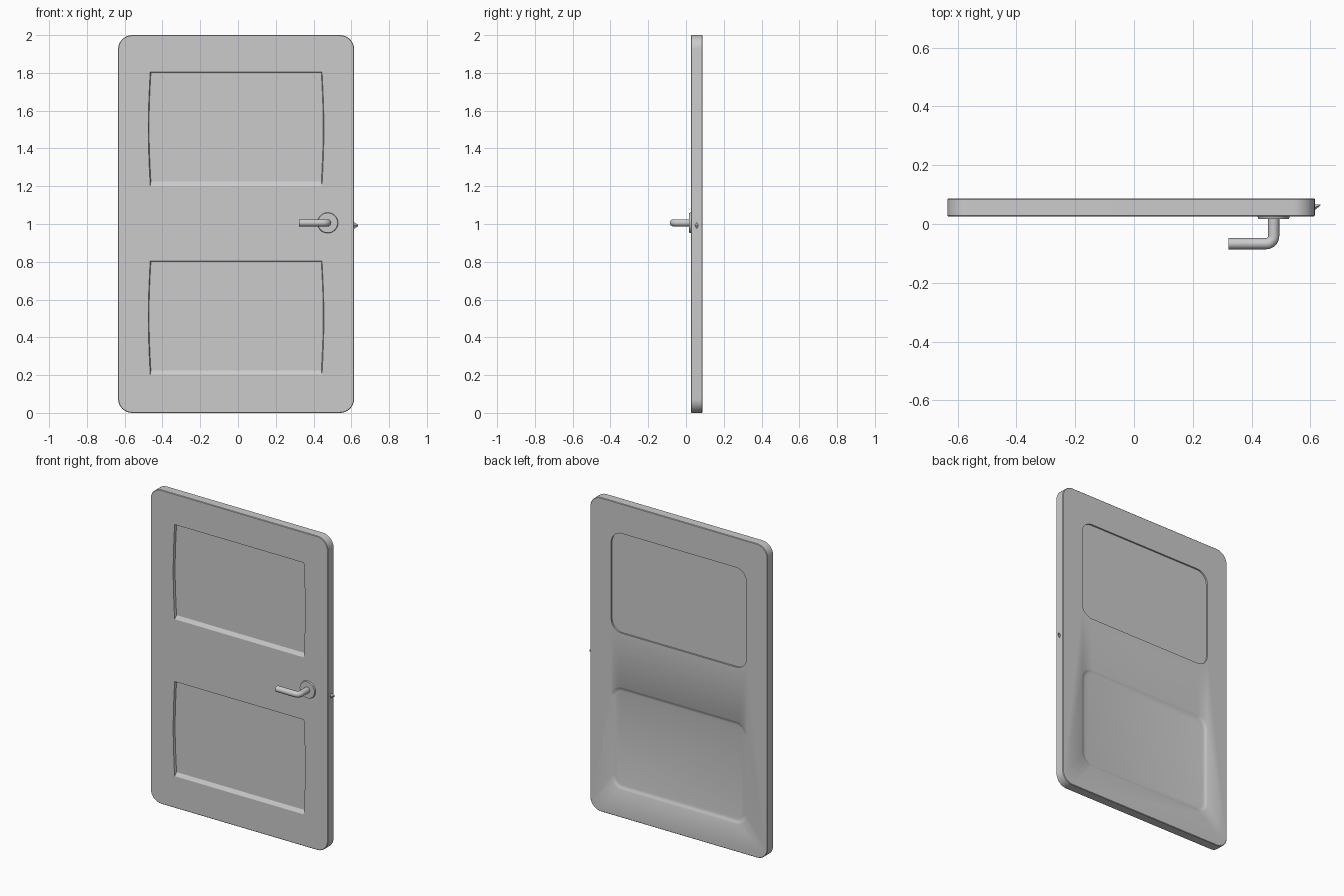
import bpy, bmesh, math
from mathutils import Matrix

if "Cube" in bpy.data.objects:
    bpy.data.objects.remove(bpy.data.objects["Cube"])

FRONT, BACK = 0.026, 0.087


def rounded(x0, x1, z0, z1, r, n=8):
    pts = []
    for i, (cx, cz) in enumerate([(x1 - r, z1 - r), (x0 + r, z1 - r), (x0 + r, z0 + r), (x1 - r, z0 + r)]):
        for k in range(n + 1):
            a = math.pi / 2 * (i + k / n)
            pts.append((cx + r * math.cos(a), cz + r * math.sin(a)))
    return pts


def bowed(x0, x1, z0, z1, bow=0.010, n=10):
    # rectangle whose upright sides swell outwards
    h = z1 - z0
    right = [(x1 + bow * (math.sin(math.pi * k / n) - 1), z0 + h * k / n) for k in range(n + 1)]
    left = [(x0 - bow * (math.sin(math.pi * k / n) - 1), z1 - h * k / n) for k in range(n + 1)]
    return right + left


def loft(name, rings):
    # rings: list of (outline, y)
    bm = bmesh.new()
    loops = [[bm.verts.new((x, y, z)) for x, z in o] for o, y in rings]
    n = len(loops[0])
    for a, b in zip(loops, loops[1:]):
        for i in range(n):
            j = (i + 1) % n
            bm.faces.new((a[i], a[j], b[j], b[i]))
    bm.faces.new(loops[0])
    bm.faces.new(loops[-1])
    bmesh.ops.recalc_face_normals(bm, faces=bm.faces)
    return finish(name, bm)


def finish(name, bm):
    me = bpy.data.meshes.new(name)
    bm.to_mesh(me)
    bm.free()
    ob = bpy.data.objects.new(name, me)
    bpy.context.collection.objects.link(ob)
    return ob


def smooth(ob, angle=35):
    bpy.ops.object.select_all(action='DESELECT')
    ob.select_set(True)
    bpy.context.view_layer.objects.active = ob
    bpy.ops.object.shade_smooth_by_angle(angle=math.radians(angle))


def carve(ob, cutter):
    m = ob.modifiers.new("carve", 'BOOLEAN')
    m.object, m.operation, m.solver = cutter, 'DIFFERENCE', 'EXACT'
    bpy.context.view_layer.objects.active = ob
    bpy.ops.object.modifier_apply(modifier=m.name)
    bpy.data.objects.remove(cutter)


# door slab with softened edges
X0, X1 = -0.635, 0.615
outer = rounded(X0, X1, 0, 2, 0.075)
e = 0.003
lip = rounded(X0 + e, X1 - e, e, 2 - e, 0.075 - e)
door = loft("door_slab", [(lip, FRONT), (outer, FRONT + e), (outer, BACK - e), (lip, BACK)])

# front panels: bowed sides, sloping sills, square top edge
for z in (0.21, 1.21):
    wide = bowed(-0.475, 0.455, z - 0.008, z + 0.595)
    deep = bowed(-0.471, 0.451, z + 0.014, z + 0.591)
    carve(door, loft("cutter", [(wide, FRONT - 0.02), (wide, FRONT), (deep, FRONT + 0.014)]))

# back panels: crisp recess above, softly dished recess below
up = rounded(-0.487, 0.467, 1.175, 1.81, 0.075)
carve(door, loft("cutter", [(up, BACK + 0.02), (up, BACK - 0.010)]))
rings = []
for inset, depth in ((0, -0.02), (0, 0), (0.006, 0.003), (0.016, 0.008), (0.026, 0.010)):
    rings.append((rounded(-0.487 + inset, 0.467 - inset, 0.178 + inset, 0.83 - inset, 0.075 - inset), BACK - depth))
carve(door, loft("cutter", rings))
smooth(door, 30)

# rosette behind the handle
HX, HZ = 0.475, 1.006
bm = bmesh.new()
bmesh.ops.create_cone(bm, cap_ends=True, segments=48, radius1=0.055, radius2=0.052, depth=0.010,
                      matrix=Matrix.Translation((HX, FRONT - 0.004, HZ)) @ Matrix.Rotation(math.pi / 2, 4, 'X'))
smooth(finish("handle_rosette", bm))

# lever handle: round bar with a bent elbow
LY, R, BEND = -0.067, 0.019, 0.026
path = [(HX, FRONT)]
for k in range(9):
    a = math.pi / 2 * k / 8
    path.append((HX - BEND + BEND * math.cos(a), LY + BEND - BEND * math.sin(a)))
path.append((0.322, LY))
cu = bpy.data.curves.new("lever_handle", 'CURVE')
cu.dimensions = '3D'
cu.bevel_depth, cu.bevel_resolution, cu.use_fill_caps = R, 6, True
sp = cu.splines.new('POLY')
sp.points.add(len(path) - 1)
for p, (x, y) in zip(sp.points, path):
    p.co = (x, y, HZ, 1)
lever = bpy.data.objects.new("lever_handle", cu)
bpy.context.collection.objects.link(lever)
bpy.ops.object.select_all(action='DESELECT')
lever.select_set(True)
bpy.context.view_layer.objects.active = lever
bpy.ops.object.convert(target='MESH')
smooth(bpy.context.view_layer.objects.active, 40)

# latch bolt: small diamond wedge on the closing edge
bm = bmesh.new()
base = [bm.verts.new((0.612, y, z)) for y, z in ((0.045, 0.992), (0.055, 0.974), (0.066, 0.992), (0.055, 1.010))]
tip = [bm.verts.new((0.634, y, z)) for y, z in ((0.063, 0.992), (0.064, 0.986), (0.066, 0.992), (0.064, 0.998))]
for i in range(4):
    j = (i + 1) % 4
    bm.faces.new((base[i], base[j], tip[j], tip[i]))
bm.faces.new(base)
bm.faces.new(tip)
bmesh.ops.recalc_face_normals(bm, faces=bm.faces)
finish("latch_bolt", bm)
